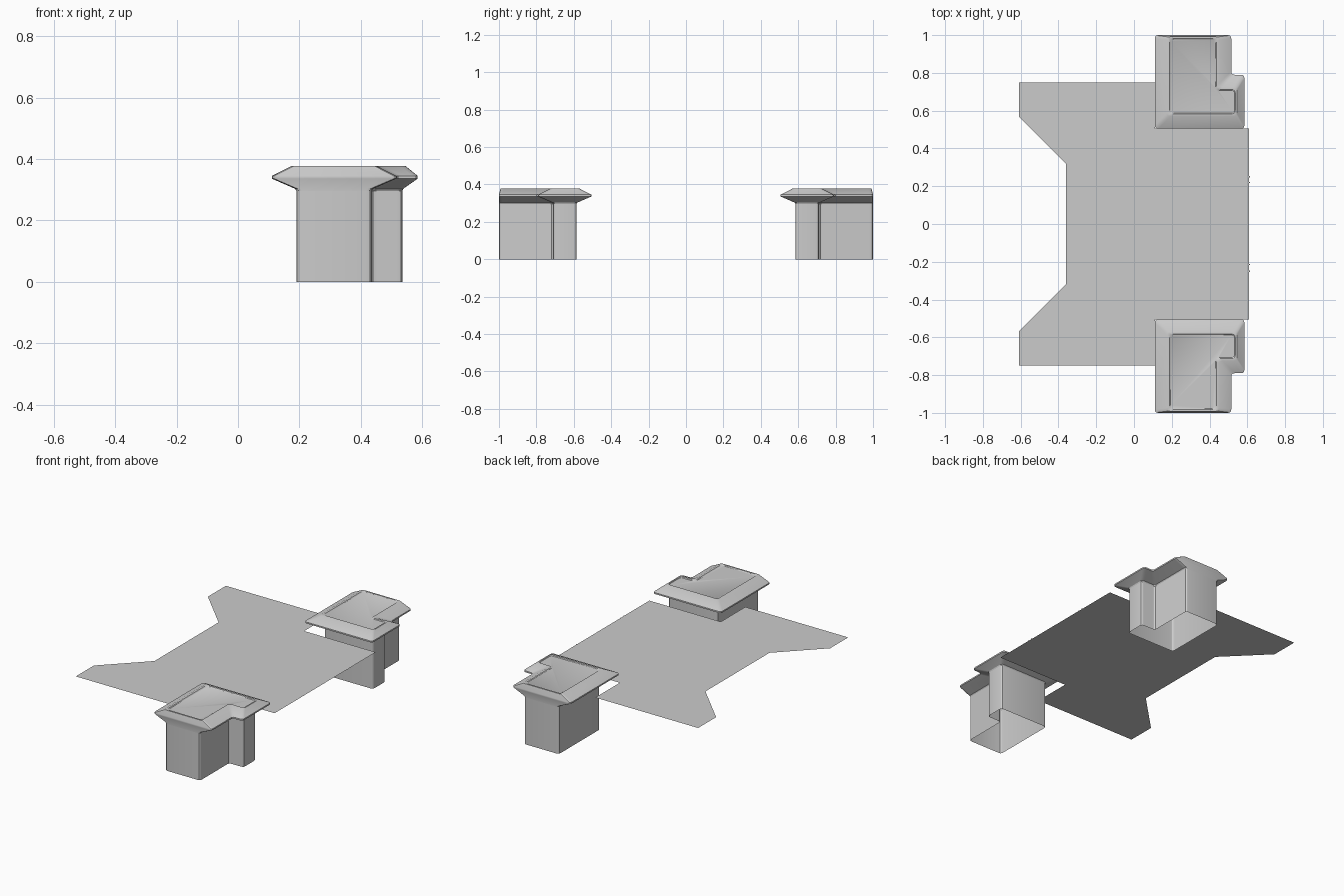
import bpy, bmesh, math
from mathutils import Vector

if "Cube" in bpy.data.objects:
    bpy.data.objects.remove(bpy.data.objects["Cube"])

DECK_Z = 0.284


def make_object(name, bm, mirror=False, smooth=False):
    mesh = bpy.data.meshes.new(name)
    bm.to_mesh(mesh)
    bm.free()
    ob = bpy.data.objects.new(name, mesh)
    bpy.context.collection.objects.link(ob)
    if mirror:
        m = ob.modifiers.new("mirror", "MIRROR")
        m.use_axis = (False, True, False)
        m.use_mirror_merge = False
    if smooth:
        bpy.ops.object.select_all(action='DESELECT')
        ob.select_set(True)
        bpy.context.view_layer.objects.active = ob
        bpy.ops.object.shade_smooth_by_angle(angle=math.radians(30))
    return ob


def rounded(pts, r, segs=3):
    # replace each corner by a small quadratic arc
    out = []
    pts = [Vector(p) for p in pts]
    for i, p in enumerate(pts):
        a = p + (pts[i - 1] - p).normalized() * r
        b = p + (pts[(i + 1) % len(pts)] - p).normalized() * r
        for k in range(segs + 1):
            t = k / segs
            out.append(a * (1 - t) ** 2 + p * 2 * t * (1 - t) + b * t * t)
    return out


def block_outline(d, end):
    # L-shaped plan, grown by d everywhere except the flush outer end
    x0, x1, x2 = 0.19 - d, 0.435 + d, 0.535 + d * 0.62
    y0, y1 = 0.585 - d, 0.71 + d
    return rounded([(x0, y0), (x2, y0), (x2, y1), (x1, y1), (x1, end), (x0, end)], 0.018)


def loft(name, sections, cap):
    bm = bmesh.new()
    rings = [[bm.verts.new((p.x, p.y, z)) for p in block_outline(d, end)]
             for z, d, end in sections]
    for lo, hi in zip(rings, rings[1:]):
        n = len(lo)
        for i in range(n):
            j = (i + 1) % n
            bm.faces.new((lo[i], lo[j], hi[j], hi[i]))
    if cap:
        bm.faces.new(rings[-1])
    return make_object(name, bm, mirror=True, smooth=True)


# hollow side blocks, open underneath
loft("side_block_walls", [(0, 0, 1), (0.296, 0, 1)], False)

# flared caps with an inset top panel
loft("side_block_cap", [(0.296, 0, 1), (0.303, 0.004, 1), (0.336, 0.08, 1),
                        (0.345, 0.08, 1), (0.378, 0.015, 0.992),
                        (0.378, 0.002, 0.982), (0.374, -0.003, 0.977)], True)

# thin deck between the blocks
half = [(0.61, 0.505), (0.11, 0.505), (0.11, 0.75), (-0.61, 0.75), (-0.61, 0.57), (-0.36, 0.32)]
bm = bmesh.new()
outline = half + [(x, -y) for x, y in reversed(half)]
bm.faces.new([bm.verts.new((x, y, DECK_Z)) for x, y in outline])
make_object("deck", bm)


def ribbon(bm, pts, w=0.006, closed=False):
    pts = [Vector(p) for p in pts]
    if closed:
        pts.append(pts[0])
    for a, b in zip(pts, pts[1:]):
        t = (b - a).normalized() * w / 2
        n = Vector((-t.y, t.x))
        bm.faces.new([bm.verts.new((p.x, p.y, DECK_Z + 0.001))
                      for p in (a - t - n, b + t - n, b + t + n, a - t + n)])


def rect(x0, x1, y0, y1):
    return [(x0, y0), (x1, y0), (x1, y1), (x0, y1)]


# end vents and panel seams, repeated on both sides
bm = bmesh.new()
ribbon(bm, rounded(rect(-0.40, -0.005, 0.61, 0.73), 0.012), closed=True)
ribbon(bm, rect(-0.385, -0.015, 0.63, 0.70), closed=True)
ribbon(bm, [(-0.39, 0.715), (-0.015, 0.715)])
ribbon(bm, [(0.01, 0.74), (0.01, 0.51)])
ribbon(bm, [(0.035, 0.64), (0.035, 0.5)])
ribbon(bm, [(0.0, 0.45), (0.0, 0.39), (0.15, 0.24), (0.28, 0.23), (0.32, 0.25), (0.61, 0.25)])
ribbon(bm, [(0.035, 0.47), (0.035, 0.41), (0.18, 0.275), (0.28, 0.27)])
ribbon(bm, [(-0.43, 0.5), (0.0, 0.5)], 0.004)
make_object("deck_seams", bm, mirror=True)

# centre slot and bay
bm = bmesh.new()
ribbon(bm, rounded(rect(0.31, 0.365, -0.17, 0.175), 0.012), closed=True)
ribbon(bm, [(0.61, 0.22), (0.465, 0.22), (0.44, 0.195), (0.44, -0.19), (0.465, -0.215), (0.61, -0.215)])
ribbon(bm, [(0.39, -0.23), (0.39, -0.205)], 0.03)
ribbon(bm, [(-0.37, -0.46), (-0.37, -0.38)], 0.03)
make_object("deck_slots", bm)
